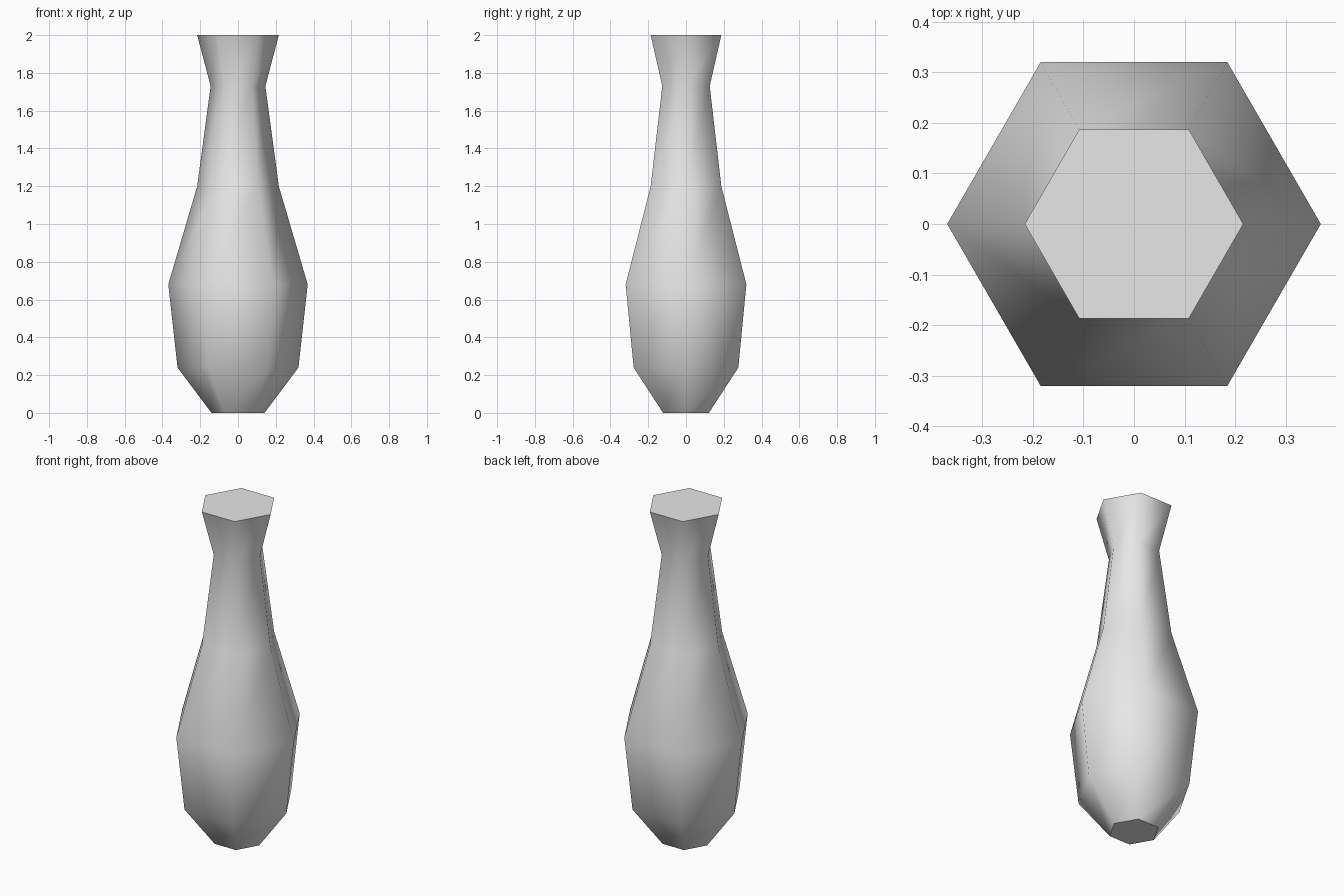
import bpy, bmesh
from math import cos, sin, pi

cube = bpy.data.objects.get("Cube")
if cube:
    bpy.data.objects.remove(cube, do_unlink=True)

# Plain grey material
grey = bpy.data.materials.new("light_grey")
grey.use_nodes = True
colour = (0.8, 0.8, 0.8, 1)
grey.diffuse_color = colour
grey.node_tree.nodes["Principled BSDF"].inputs["Base Color"].default_value = colour

# Vase outline as (radius, height), swept round six sides
SIDES = 6
profile = [(0.14, 0), (0.32, 0.24), (0.369, 0.68),
           (0.216, 1.2), (0.145, 1.73), (0.216, 2)]

bm = bmesh.new()
rings = [[bm.verts.new((r * cos(2 * pi * i / SIDES), r * sin(2 * pi * i / SIDES), z))
          for i in range(SIDES)] for r, z in profile]

# Smooth walls
for low, high in zip(rings, rings[1:]):
    for i in range(SIDES):
        j = (i + 1) % SIDES
        bm.faces.new((low[i], low[j], high[j], high[i])).smooth = True

# Flat base and closed top with crisp rims
for cap in (bm.faces.new(rings[0][::-1]), bm.faces.new(rings[-1])):
    cap.smooth = False
    for edge in cap.edges:
        edge.smooth = False

mesh = bpy.data.meshes.new("vase")
bm.to_mesh(mesh)
bm.free()
mesh.materials.append(grey)
vase = bpy.data.objects.new("vase", mesh)
bpy.context.collection.objects.link(vase)
